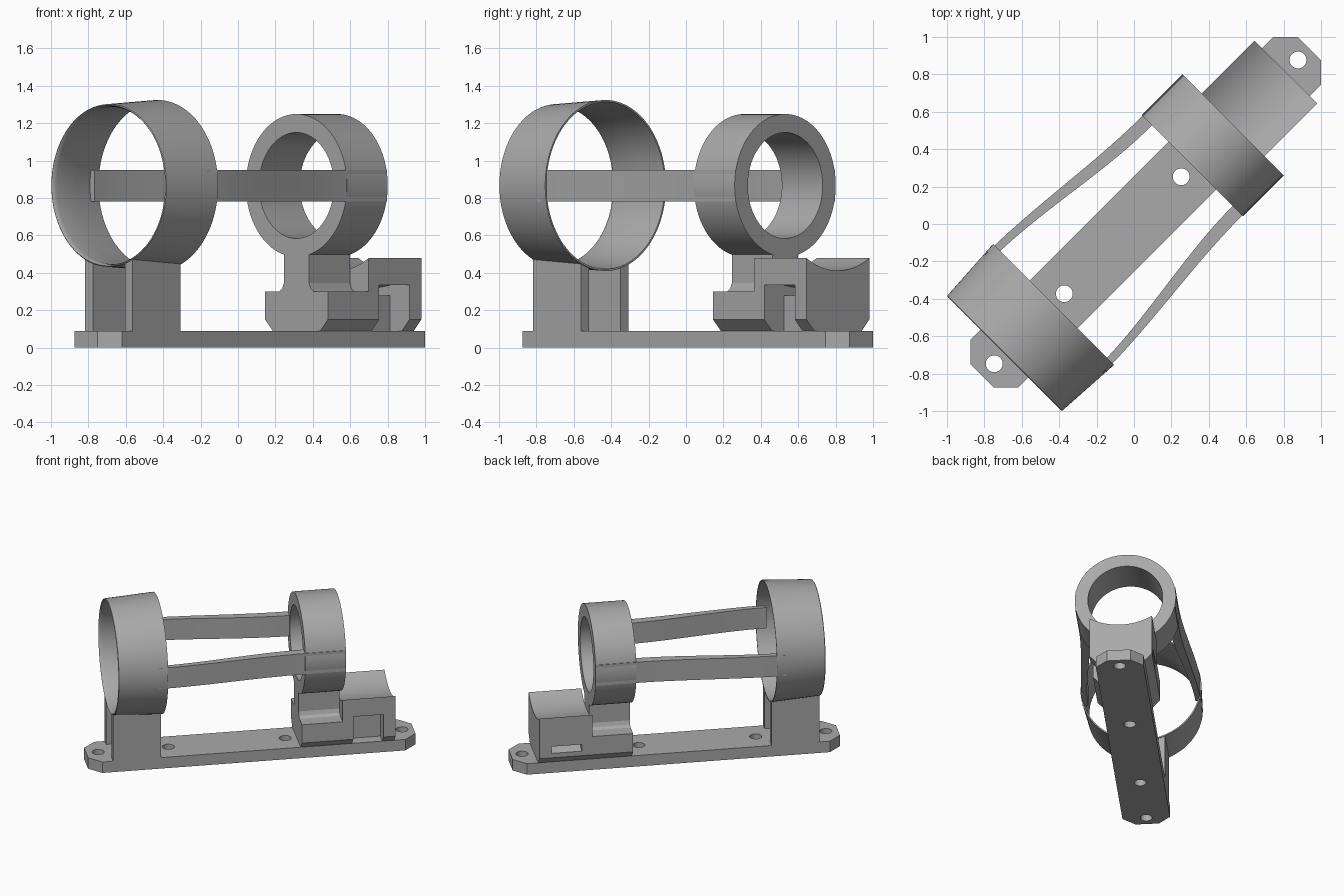
import bpy, bmesh, math
from mathutils import Matrix

if "Cube" in bpy.data.objects:
    bpy.data.objects.remove(bpy.data.objects["Cube"], do_unlink=True)

TURN = Matrix.Rotation(math.pi / 4, 4, "Z")  # parts are built along x, then turned
AXIS_Z = 0.867

grey = bpy.data.materials.new("plain_grey")
grey.use_nodes = True
grey.diffuse_color = (0.4, 0.4, 0.4, 1)
grey.node_tree.nodes["Principled BSDF"].inputs["Base Color"].default_value = (0.4, 0.4, 0.4, 1)


def finish(name, bm):
    bmesh.ops.recalc_face_normals(bm, faces=bm.faces)
    bm.transform(TURN)
    mesh = bpy.data.meshes.new(name)
    bm.to_mesh(mesh)
    bm.free()
    mesh.materials.append(grey)
    obj = bpy.data.objects.new(name, mesh)
    bpy.context.collection.objects.link(obj)
    return obj


def select(obj):
    bpy.ops.object.select_all(action="DESELECT")
    obj.select_set(True)
    bpy.context.view_layer.objects.active = obj


def smooth(obj):
    select(obj)
    bpy.ops.object.shade_smooth_by_angle(angle=math.radians(30))


def loft(name, sections, closed=False):
    """Join matching rings of points; cap the ends unless closed."""
    bm = bmesh.new()
    rings = [[bm.verts.new(p) for p in s] for s in sections]
    n = len(rings[0])
    pairs = list(zip(rings, rings[1:]))
    if closed:
        pairs.append((rings[-1], rings[0]))
    for a, b in pairs:
        for i in range(n):
            j = (i + 1) % n
            bm.faces.new((a[i], a[j], b[j], b[i]))
    if not closed:
        bm.faces.new(rings[0])
        bm.faces.new(rings[-1])
    return finish(name, bm)


def prism(name, profile, x0, x1):
    return loft(name, [[(x, y, z) for y, z in profile] for x in (x0, x1)])


def mirrored(half):
    return half + [(-y, z) for y, z in reversed(half)]


def ring(name, profile, steps=96):
    angles = [2 * math.pi * i / steps for i in range(steps)]
    obj = loft(name, [[(x, r * math.sin(a), AXIS_Z + r * math.cos(a)) for x, r in profile]
                      for a in angles], closed=True)
    smooth(obj)
    return obj


def cut(obj, cutter):
    mod = obj.modifiers.new("cut", "BOOLEAN")
    mod.operation = "DIFFERENCE"
    mod.solver = "EXACT"
    mod.object = cutter
    select(obj)
    bpy.ops.object.modifier_apply(modifier=mod.name)
    bpy.data.objects.remove(cutter, do_unlink=True)


# Base plate with clipped corners and four screw holes
outline = [(-1.149, 0.088), (-1.057, 0.18), (1.234, 0.18), (1.326, 0.088)]
outline += [(x, -y) for x, y in reversed(outline)]
plate = loft("base_plate", [[(x, y, z) for x, y in outline] for z in (0, 0.09)])
for hx in (-1.057, -0.527, 0.357, 1.24):
    circle = [(hx + 0.045 * math.cos(math.pi * i / 16), 0.045 * math.sin(math.pi * i / 16))
              for i in range(32)]
    cut(plate, loft("hole_cutter", [[(x, y, z) for x, y in circle] for z in (-0.1, 0.2)]))
smooth(plate)

# Large thin ring, flaring, with a rounded lip
ring("large_ring", [(-0.976, 0.435), (-0.608, 0.457), (-0.608, 0.447), (-0.8, 0.427),
                    (-0.95, 0.42), (-0.972, 0.424), (-0.98, 0.43)])

# Thick small ring
ring("small_ring", [(0.442, 0.382), (0.75, 0.382), (0.75, 0.283), (0.442, 0.283)])

# Two walls carrying the large ring, their tops following it
for side, label in ((1, "left"), (-1, "right")):
    sections = []
    for x, r in ((-0.976, 0.43), (-0.615, 0.451)):
        ys = [0.12, 0.14, 0.16, 0.18]
        top = [(x, side * y, AXIS_Z - math.sqrt(r * r - y * y)) for y in ys]
        sections.append([(x, side * 0.18, 0.085), (x, side * 0.12, 0.085)] + top)
    loft(label + "_support_wall", sections)

# Curved side struts joining both rings
for side, label in ((1, "left"), (-1, "right")):
    sections = []
    for i in range(21):
        t = i / 20
        s = t * t * (3 - 2 * t)
        x = -0.68 + 1.122 * t
        outer, inner = 0.447 - 0.07 * s, 0.405 - 0.1 * s
        sections.append([(x, side * y, z) for y, z in
                         ((outer, 0.78), (outer, 0.95), (inner, 0.95), (inner, 0.78))])
    sections.append([(0.75, y, z) for _, y, z in sections[-1]])
    smooth(loft(label + "_strut", sections))

# Small ring pedestal: wide foot, fillet and neck
prism("small_ring_pedestal", mirrored([(0.18, 0.09), (0.237, 0.15), (0.237, 0.3), (0.13, 0.3),
                                       (0.108, 0.315), (0.095, 0.345), (0.095, 0.52)]), 0.442, 0.75)

# Rear cradle with a concave top
arc = [(y, AXIS_Z - math.sqrt(0.455 ** 2 - y * y)) for y in [0.237 * (1 - i / 12) for i in range(12)]]
arc_full = [(0.18, 0.09), (0.237, 0.15)] + arc + [(0, AXIS_Z - 0.455)]
arc_full += [(-y, z) for y, z in reversed(arc_full[:-1])]
cradle = prism("rear_cradle", arc_full, 0.75, 1.149)

# Strap slot curving down through the cradle, open to the base on the right
slot = [(-0.3, 0.08), (-0.09, 0.08), (-0.09, 0.28), (0, 0.265), (0.1, 0.235), (0.3, 0.165),
        (0.3, 0.22), (0.1, 0.29), (0, 0.32), (-0.1, 0.335), (-0.3, 0.335)]
cut(cradle, prism("slot_cutter", slot, 0.83, 1.06))
smooth(cradle)
